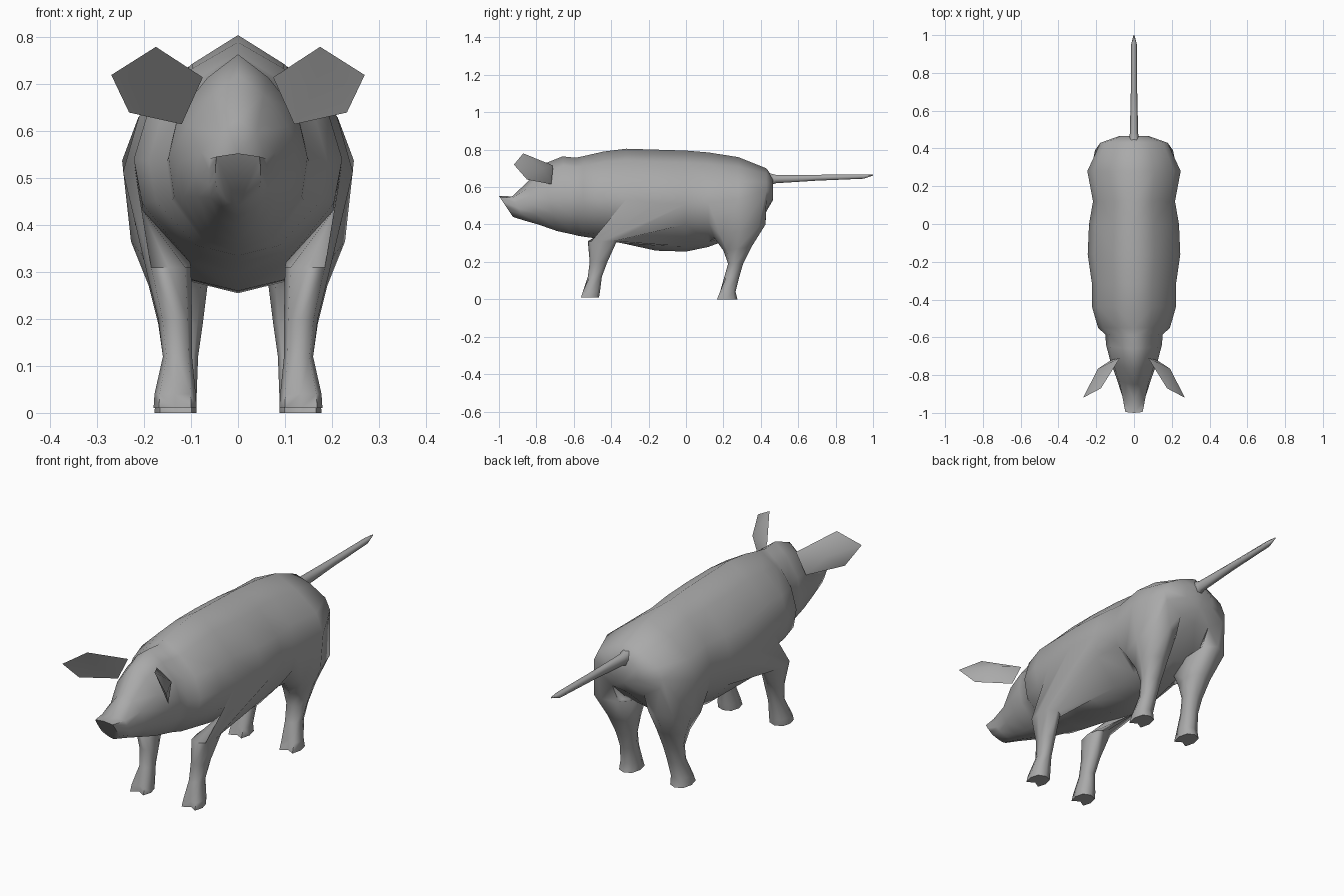
import bpy
import bmesh
from mathutils import Vector

cube = bpy.data.objects.get("Cube")
if cube:
    bpy.data.objects.remove(cube)

skin = bpy.data.materials.new("grey skin")
skin.use_nodes = True
GREY = (0.4, 0.4, 0.4, 1)
skin.diffuse_color = GREY
skin.node_tree.nodes["Principled BSDF"].inputs["Base Color"].default_value = GREY


def finish(bm, name, mirror=True, angle=1.3):
    """Turn a bmesh into a smooth object, mirrored across x when asked."""
    bmesh.ops.recalc_face_normals(bm, faces=bm.faces)
    mesh = bpy.data.meshes.new(name)
    bm.to_mesh(mesh)
    bm.free()
    mesh.materials.append(skin)
    obj = bpy.data.objects.new(name, mesh)
    bpy.context.collection.objects.link(obj)
    bpy.ops.object.select_all(action="DESELECT")
    obj.select_set(True)
    bpy.context.view_layer.objects.active = obj
    if mirror:
        mod = obj.modifiers.new("Mirror", "MIRROR")
        mod.merge_threshold = 0.002
        bpy.ops.object.modifier_apply(modifier=mod.name)
    bpy.ops.object.shade_smooth_by_angle(angle=angle)
    return obj


def bridge(bm, a, b, closed):
    n = len(a)
    for i in range(n if closed else n - 1):
        j = (i + 1) % n
        bm.faces.new((a[i], a[j], b[j], b[i]))


# Half cross-sections from spine to belly: (share of width, share of height)
ROUND = [(0, 1), (.44, .88), (.86, .69), (1, .47), (.92, .27), (.46, .05), (0, 0)]
BOXY = [(0, 1), (.95, .94), (1, .75), (1, .5), (.95, .3), (.5, .1), (0, 0)]

# Body stations: y at top, y at bottom, bottom z, top z, half width
SNOUT = [(-1, -.925, .44, .553, .048), (-.93, -.86, .42, .55, .062)]
TRUNK = [
    (-.85, -.79, .40, .625, .092), (-.77, -.69, .365, .72, .125),
    (-.66, -.62, .35, .764, .148), (-.59, -.58, .34, .757, .152),
    (-.55, -.55, .335, .765, .19), (-.44, -.44, .32, .79, .222),
    (-.32, -.32, .295, .805, .222), (-.16, -.16, .26, .80, .245),
    (0, 0, .255, .795, .238), (.12, .12, .28, .785, .217),
    (.28, .28, .34, .76, .247), (.43, .43, .47, .70, .178),
    (.465, .465, .53, .65, .08),
]


def station(bm, spec, section):
    y_top, y_bot, low, high, width = spec
    return [bm.verts.new((u * width, y_bot + (y_top - y_bot) * t, low + (high - low) * t))
            for u, t in section]


bm = bmesh.new()
rings = [station(bm, s, BOXY) for s in SNOUT] + [station(bm, s, ROUND) for s in TRUNK]

# Leg sockets are two-by-two patches left open between these stations
FRONT, HIND = 8, 13
for i in range(len(rings) - 1):
    for k in range(6):
        if k in (3, 4) and i in (FRONT, FRONT + 1, HIND - 1 - 1 + 1 - 1, HIND - 1):
            continue
        bm.faces.new((rings[i][k], rings[i][k + 1], rings[i + 1][k + 1], rings[i + 1][k]))
bm.faces.new(rings[0])
bm.faces.new(rings[-1])


def leg(bm, first, levels):
    """Grow a leg from its socket; levels: front z, rear z, y0, y1, inner x, outer x, cleft."""
    a, b, c = rings[first:first + 3]
    loop = [a[3], a[4], a[5], b[5], c[5], c[4], c[3], b[3]]
    layout = [(-.75, .75), (-1, 0), (-.75, -.75), (0, -1), (.75, -.75), (1, 0), (.75, .75), (0, 1)]
    for zf, zr, y0, y1, x0, x1, cleft in levels:
        new = []
        for n, (v, u) in enumerate(layout):
            y = (y0 + y1) / 2 + v * (y1 - y0) / 2 + (cleft if n == 1 else 0)
            x = (x0 + x1) / 2 + u * (x1 - x0) / 2
            new.append(bm.verts.new((x, y, zf + (zr - zf) * (v + 1) / 2)))
        bridge(bm, loop, new, True)
        loop = new
    bm.faces.new(loop)


leg(bm, FRONT - 0, [
    (.31, .31, -.525, -.37, .10, .197, 0), (.2, .2, -.515, -.42, .098, .17, 0),
    (.12, .12, -.525, -.45, .098, .16, 0), (.04, .04, -.565, -.46, .09, .178, .02),
    (.01, .01, -.575, -.465, .088, .18, .035)])
leg(bm, HIND - 2, [
    (.33, .40, .15, .425, .055, .228, 0), (.26, .28, .20, .35, .065, .19, 0),
    (.19, .19, .225, .305, .075, .17, 0), (.12, .12, .205, .285, .085, .16, 0),
    (.04, .04, .17, .265, .088, .175, .02), (0, 0, .15, .275, .088, .178, .035)])
finish(bm, "body_and_legs")

# Ears: an outline with a hollow front and a bulging back
bm = bmesh.new()
rim = [bm.verts.new(p) for p in [(.075, -.71, .715), (.175, -.87, .78), (.27, -.92, .72),
                                 (.232, -.85, .64), (.12, -.72, .615)]]
for centre in [(.165, -.81, .69), (.19, -.765, .70)]:
    hub = bm.verts.new(centre)
    for p, q in zip(rim, rim[1:] + rim[:1]):
        bm.faces.new((p, q, hub))
finish(bm, "ears", angle=1.0)

# Tail: a straight six-sided taper; stations are y, z, half width, half height
bm = bmesh.new()
hexagon = [(1, 0), (.5, .87), (-.5, .87), (-1, 0), (-.5, -.87), (.5, -.87)]
last = None
for y, z, w, h in [(.44, .64, .03, .04), (.48, .643, .022, .026), (.7, .65, .017, .018),
                   (.95, .656, .015, .013), (1, .664, .003, .003)]:
    ring = [bm.verts.new(Vector((u * w, y, z + v * h))) for u, v in hexagon]
    if last:
        bridge(bm, last, ring, True)
    else:
        bm.faces.new(ring)
    last = ring
bm.faces.new(last)
finish(bm, "tail", mirror=False)
